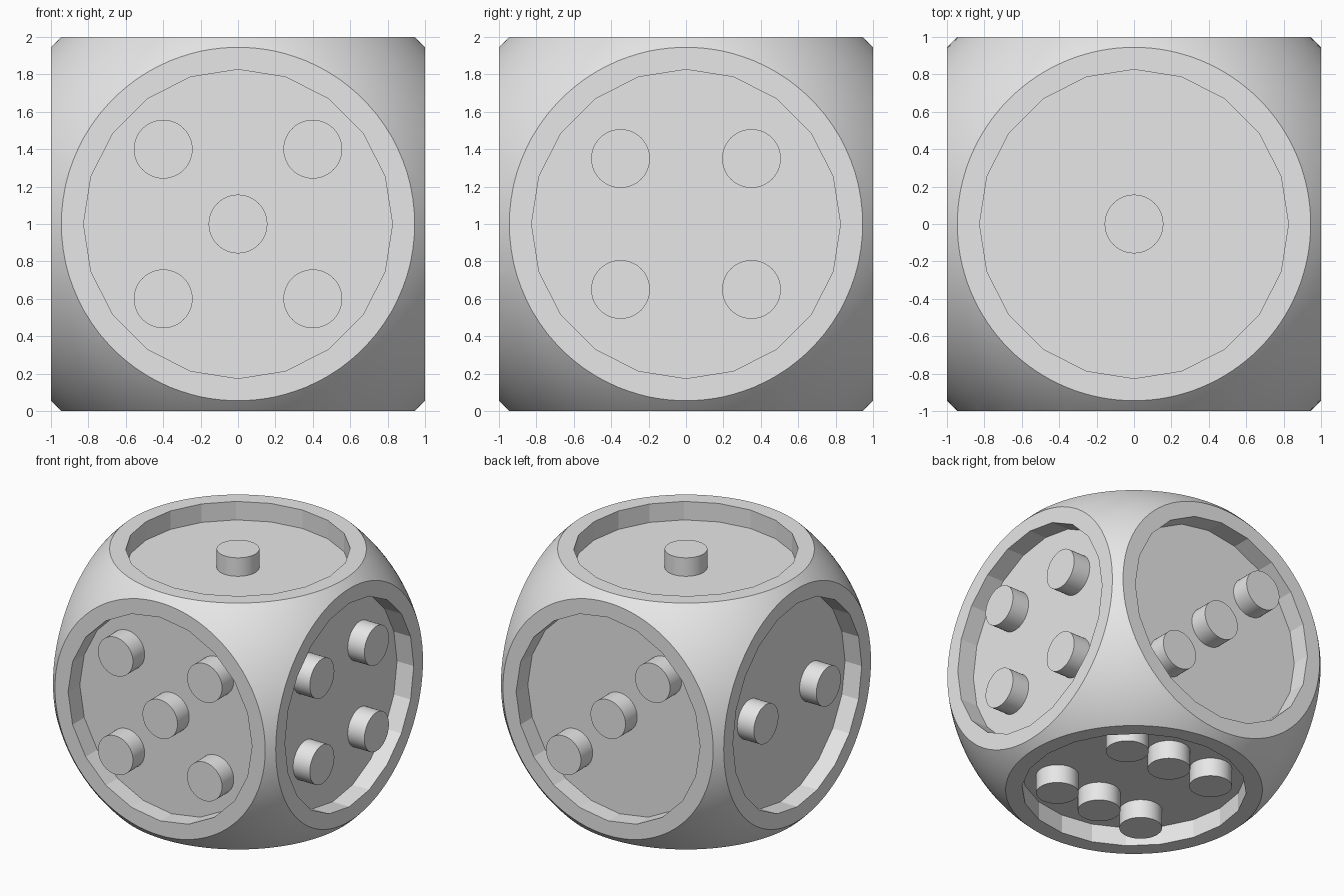
import bpy
import bmesh
import math
from mathutils import Matrix, Vector

cube = bpy.data.objects.get("Cube")
if cube:
    bpy.data.objects.remove(cube, do_unlink=True)

SPHERE_RADIUS = 1.376
RECESS_RADIUS = 0.826
RECESS_DEPTH = 0.15
PIP_RADIUS = 0.157
CENTRE = Vector((0, 0, 1))

GREY = (0.8, 0.8, 0.8, 1)
grey = bpy.data.materials.new("plain grey")
grey.use_nodes = True
grey.diffuse_color = GREY
grey.node_tree.nodes["Principled BSDF"].inputs["Base Color"].default_value = GREY


def make_object(name, bm):
    mesh = bpy.data.meshes.new(name)
    bm.to_mesh(mesh)
    bm.free()
    obj = bpy.data.objects.new(name, mesh)
    bpy.context.collection.objects.link(obj)
    mesh.materials.append(grey)
    return obj


def shade(obj):
    bpy.ops.object.select_all(action='DESELECT')
    obj.select_set(True)
    bpy.context.view_layer.objects.active = obj
    bpy.ops.object.shade_smooth_by_angle(angle=math.radians(15))


def face_frame(right, up):
    """Matrix with local x = right, y = up and z = outward from the die centre."""
    r, u = Vector(right), Vector(up)
    return Matrix.Translation(CENTRE) @ Matrix((r, u, r.cross(u))).transposed().to_4x4()


def add_cylinder(bm, frame, x, y, low, high, radius, sides):
    place = frame @ Matrix.Translation((x, y, (low + high) / 2))
    bmesh.ops.create_cone(bm, cap_ends=True, segments=sides, radius1=radius,
                          radius2=radius, depth=high - low, matrix=place)


# Pip layouts, as seen looking straight at each face
A, B = 0.4, 0.35
FACES = {
    "front": ((1, 0, 0), (0, 0, 1), [(-A, A), (A, A), (0, 0), (-A, -A), (A, -A)]),
    "back": ((-1, 0, 0), (0, 0, 1), [(-A, -A), (0, 0), (A, A)]),
    "plus_x": ((0, 1, 0), (0, 0, 1), [(-B, B), (B, B), (-B, -B), (B, -B)]),
    "minus_x": ((0, -1, 0), (0, 0, 1), [(-A, 0), (A, 0)]),
    "top": ((1, 0, 0), (0, 1, 0), [(0, 0)]),
    "bottom": ((1, 0, 0), (0, -1, 0), [(x, y) for x in (-A, 0, A) for y in (-A, A)]),
}

# Body: a ball trimmed by a cube
bm = bmesh.new()
bmesh.ops.create_uvsphere(bm, u_segments=128, v_segments=64, radius=SPHERE_RADIUS,
                          matrix=Matrix.Translation(CENTRE))
body = make_object("die_body", bm)

bm = bmesh.new()
bmesh.ops.create_cube(bm, size=2, matrix=Matrix.Translation(CENTRE))
trim_cutter = make_object("trim_cutter", bm)

# Twenty-sided recess in every face, with raised pips standing on its floor
floor = 1 - RECESS_DEPTH
cutter_bm = bmesh.new()
for name, (right, up, spots) in FACES.items():
    frame = face_frame(right, up)
    add_cylinder(cutter_bm, frame @ Matrix.Rotation(math.pi / 2, 4, 'Z'),
                 0, 0, floor, 1.5, RECESS_RADIUS, 20)
    bm = bmesh.new()
    for x, y in spots:
        add_cylinder(bm, frame, x, y, floor, 1, PIP_RADIUS, 48)
    # Drop the hidden caps resting on the floor
    outward = frame.to_3x3().col[2]
    bm.normal_update()
    hidden = [f for f in bm.faces if f.normal.dot(outward) < -0.9]
    bmesh.ops.delete(bm, geom=hidden, context='FACES')
    shade(make_object(name + "_pips", bm))
recess_cutter = make_object("recess_cutter", cutter_bm)

for cutter, operation in ((trim_cutter, 'INTERSECT'), (recess_cutter, 'DIFFERENCE')):
    mod = body.modifiers.new(cutter.name, 'BOOLEAN')
    mod.operation = operation
    mod.solver = 'EXACT'
    mod.object = cutter
    bpy.context.view_layer.objects.active = body
    bpy.ops.object.modifier_apply(modifier=mod.name)
    bpy.data.objects.remove(cutter, do_unlink=True)
shade(body)
